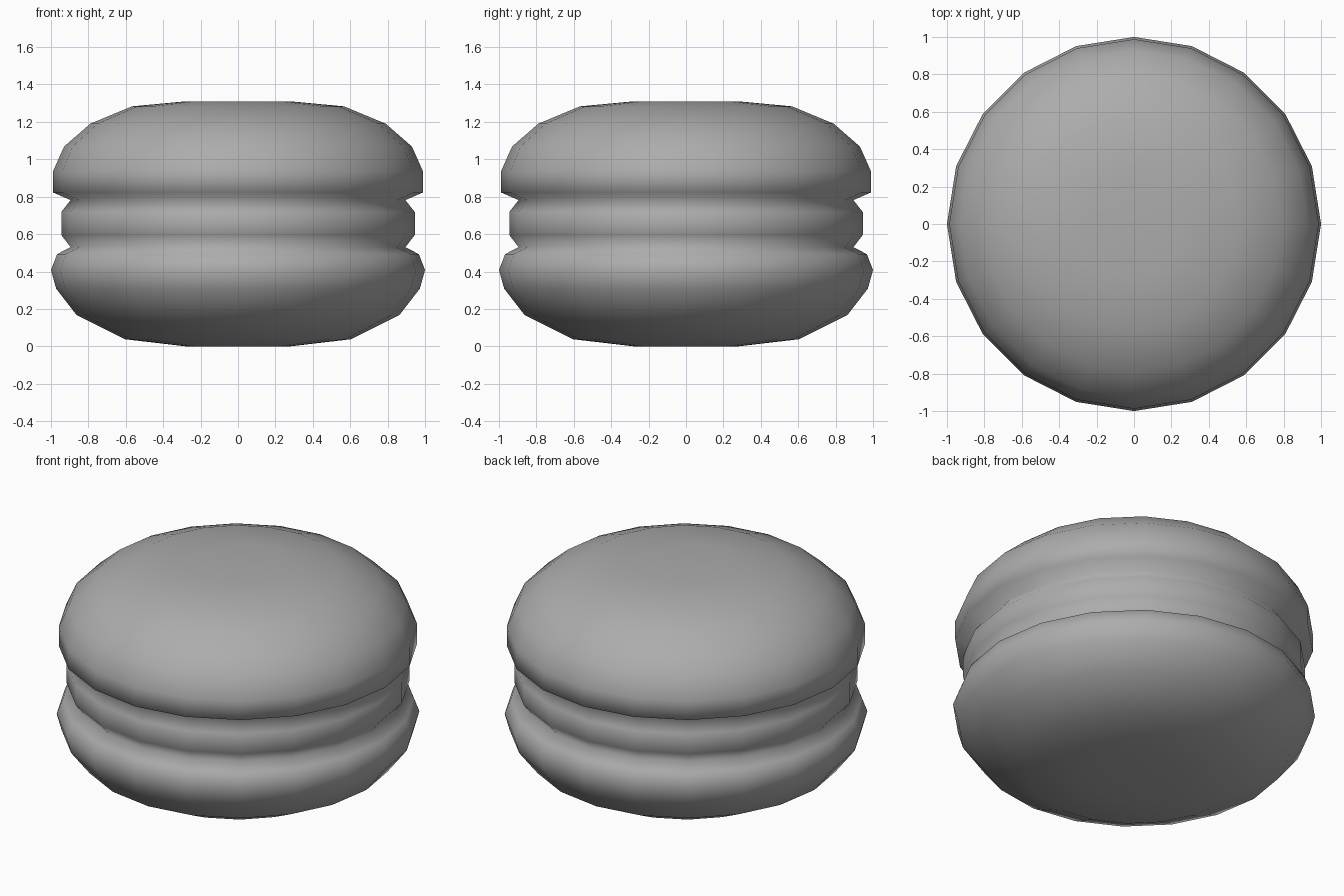
import bpy, bmesh
from math import cos, sin, tau

if "Cube" in bpy.data.objects:
    bpy.data.objects.remove(bpy.data.objects["Cube"])

SIDES = 20

# Profile (radius, height) from bottom to top
lower_shell = [(0.28, 0), (0.605, 0.038), (0.863, 0.167), (0.972, 0.308),
               (1.0, 0.408), (0.967, 0.493), (0.895, 0.53)]
filling = [(0.945, 0.595), (0.945, 0.718)]
upper_shell = [(0.895, 0.782), (0.988, 0.822), (0.988, 0.938), (0.93, 1.068),
               (0.79, 1.19), (0.567, 1.283), (0.28, 1.31)]


def lathe(name, profile):
    """Revolve a profile around z and close both ends with a fan."""
    bm = bmesh.new()
    rings = [[bm.verts.new((r * cos(tau * i / SIDES), r * sin(tau * i / SIDES), z))
              for i in range(SIDES)] for r, z in profile]
    bottom = bm.verts.new((0, 0, profile[0][1]))
    top = bm.verts.new((0, 0, profile[-1][1]))
    for i in range(SIDES):
        j = (i + 1) % SIDES
        for a, b in zip(rings, rings[1:]):
            bm.faces.new((a[i], a[j], b[j], b[i]))
        bm.faces.new((bottom, rings[0][j], rings[0][i]))
        bm.faces.new((top, rings[-1][i], rings[-1][j]))
    for f in bm.faces:
        f.smooth = True
    mesh = bpy.data.meshes.new(name)
    bm.to_mesh(mesh)
    bm.free()
    obj = bpy.data.objects.new(name, mesh)
    bpy.context.collection.objects.link(obj)
    return obj


# Sandwich biscuit: two shells and filling as one smooth skin
biscuit = lathe("sandwich_biscuit", lower_shell + filling + upper_shell)

# Mid-grey surface
grey = bpy.data.materials.new("biscuit_grey")
grey.diffuse_color = (0.415, 0.415, 0.415, 1)
grey.use_nodes = True
grey.node_tree.nodes["Principled BSDF"].inputs["Base Color"].default_value = grey.diffuse_color
biscuit.data.materials.append(grey)
